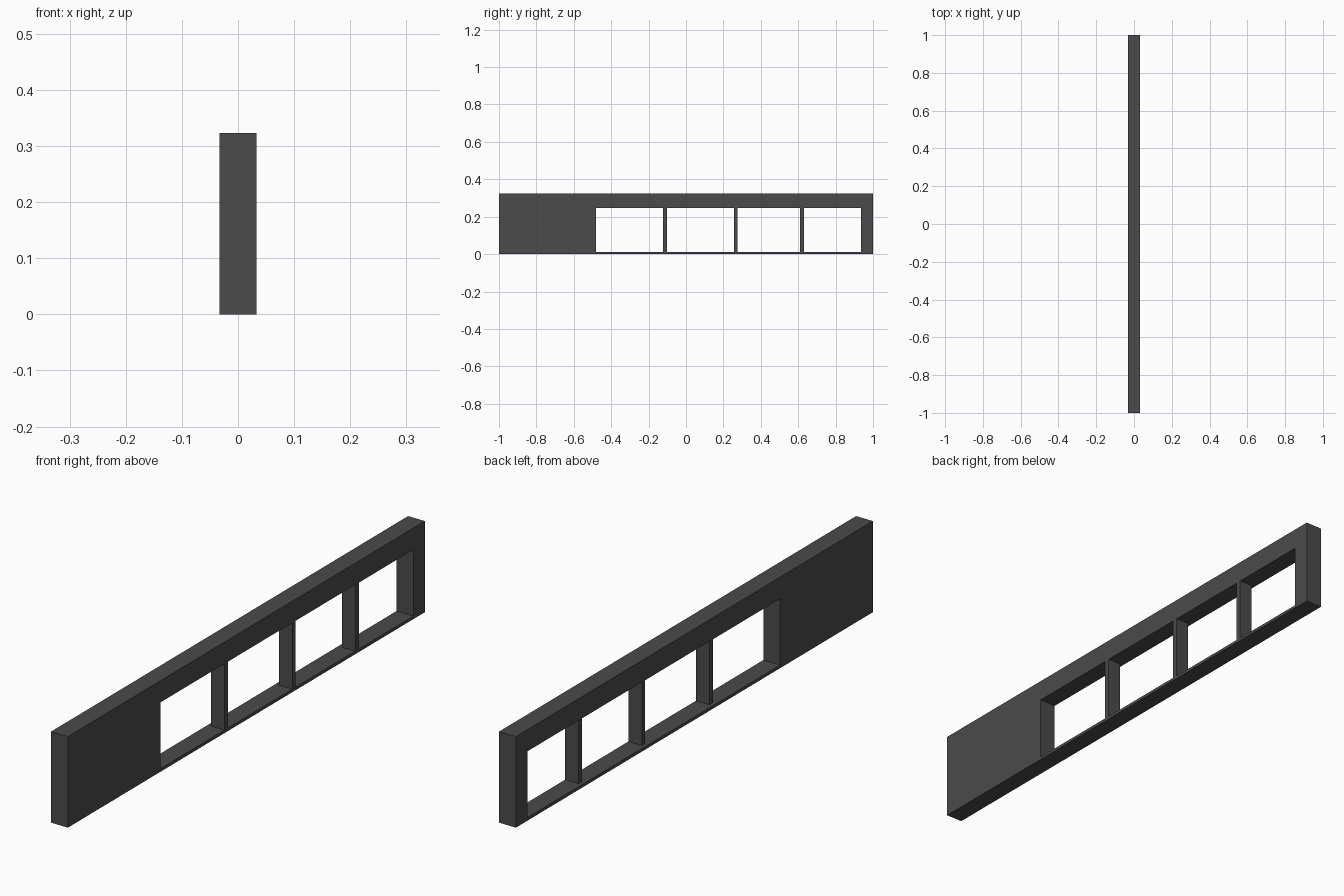
import bpy, bmesh

if "Cube" in bpy.data.objects:
    bpy.data.objects.remove(bpy.data.objects["Cube"])

HALF = 0.033                       # half thickness of the wall
TOP = 0.323                        # wall height
Y0, Y1 = -0.48, 0.935              # opening ends
Z0, Z1 = 0.011, 0.246              # opening sill and head

mat = bpy.data.materials.new("dark grey")
mat.diffuse_color = (0.07, 0.07, 0.07, 1)
mat.use_nodes = True
mat.node_tree.nodes["Principled BSDF"].inputs["Base Color"].default_value = mat.diffuse_color


def finish(name, bm):
    bmesh.ops.recalc_face_normals(bm, faces=bm.faces[:])
    mesh = bpy.data.meshes.new(name)
    bm.to_mesh(mesh)
    bm.free()
    mesh.materials.append(mat)
    obj = bpy.data.objects.new(name, mesh)
    bpy.context.collection.objects.link(obj)


def rect(bm, y0, y1, z0, z1, x):
    return [bm.verts.new((x, y, z)) for y, z in ((y0, z0), (y1, z0), (y1, z1), (y0, z1))]


def extrude(bm, depth):
    res = bmesh.ops.extrude_face_region(bm, geom=bm.faces[:], use_keep_orig=True)
    verts = [g for g in res["geom"] if isinstance(g, bmesh.types.BMVert)]
    bmesh.ops.translate(bm, verts=verts, vec=(depth, 0, 0))


# Wall panel with one long opening: a ring of four faces given thickness
bm = bmesh.new()
outer = rect(bm, -1, 1, 0, TOP, -HALF)
inner = rect(bm, Y0, Y1, Z0, Z1, -HALF)
for i in range(4):
    j = (i + 1) % 4
    bm.faces.new((outer[i], outer[j], inner[j], inner[i]))
extrude(bm, 2 * HALF)
finish("wall_frame", bm)

# Thin posts dividing the opening, flush with the +x side, set back on the other
for n, (a, b) in enumerate(((-0.123, -0.102), (0.257, 0.276), (0.61, 0.63)), 1):
    bm = bmesh.new()
    bm.faces.new(rect(bm, a, b, Z0, Z1, -0.02))
    extrude(bm, HALF + 0.02)
    finish(f"post_{n}", bm)
